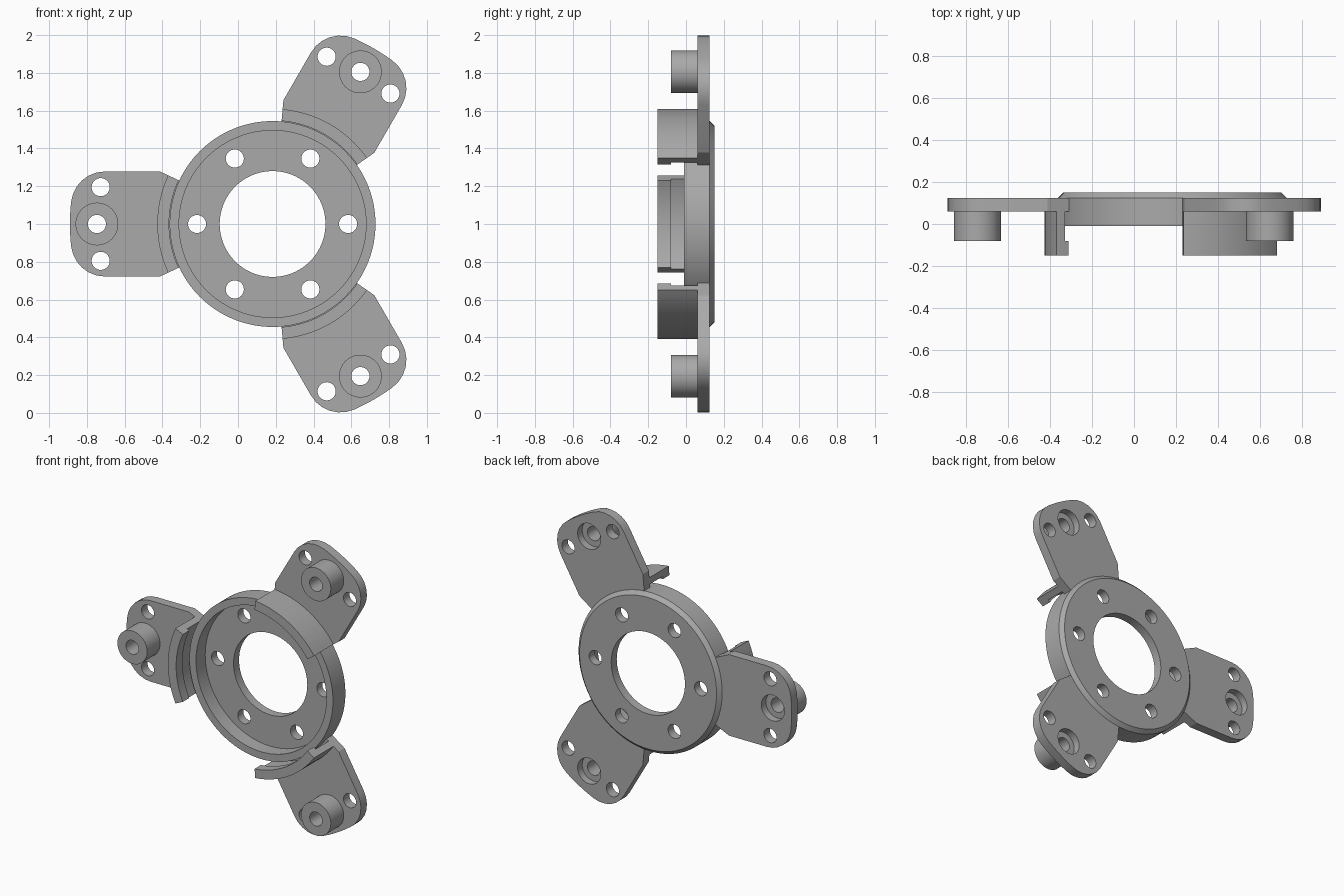
import bpy, bmesh
from math import sin, cos, radians, sqrt, pi, atan2
from mathutils import Matrix

cube = bpy.data.objects.get("Cube")
if cube:
    bpy.data.objects.remove(cube, do_unlink=True)

grey = bpy.data.materials.new("machined_grey")
grey.use_nodes = True
colour = (0.4, 0.4, 0.4, 1)
grey.diffuse_color = colour
grey.node_tree.nodes["Principled BSDF"].inputs["Base Color"].default_value = colour

# Local frame: x radial, y sideways, z towards the front; origin at ring centre
FRAME = Matrix.Translation((0.183, 0, 1)) @ Matrix.Rotation(pi / 2, 4, 'X')


def finish(bm, name, matrix):
    bmesh.ops.recalc_face_normals(bm, faces=bm.faces)
    mesh = bpy.data.meshes.new(name)
    bm.to_mesh(mesh)
    bm.free()
    mesh.materials.append(grey)
    obj = bpy.data.objects.new(name, mesh)
    bpy.context.collection.objects.link(obj)
    obj.matrix_world = matrix
    return obj


def lathe(name, profile, matrix, start=0, end=360, steps=96):
    """Turn a closed (radius, height) profile about z; cap it when partial."""
    bm = bmesh.new()
    full = end - start == 360
    rings = []
    for i in range(steps if full else steps + 1):
        a = radians(start + (end - start) * i / steps)
        rings.append([bm.verts.new((r * cos(a), r * sin(a), h)) for r, h in profile])
    pairs = list(zip(rings, rings[1:])) + ([(rings[-1], rings[0])] if full else [])
    n = len(profile)
    for p, q in pairs:
        for j in range(n):
            k = (j + 1) % n
            bm.faces.new((p[j], p[k], q[k], q[j]))
    if not full:
        bm.faces.new(rings[0])
        bm.faces.new(rings[-1])
    return finish(bm, name, matrix)


def slab(name, outline, low, high, matrix):
    """Extrude a flat outline between two heights."""
    bm = bmesh.new()
    face = bm.faces.new([bm.verts.new((x, y, low)) for x, y in outline])
    grown = bmesh.ops.extrude_face_region(bm, geom=[face])["geom"]
    top = [v for v in grown if isinstance(v, bmesh.types.BMVert)]
    bmesh.ops.translate(bm, verts=top, vec=(0, 0, high - low))
    return finish(bm, name, matrix)


def drill(obj, holes):
    """Cut round through holes given as (x, y, radius)."""
    bm = bmesh.new()
    for x, y, r in holes:
        bmesh.ops.create_cone(bm, cap_ends=True, segments=32, radius1=r, radius2=r,
                              depth=1, matrix=Matrix.Translation((x, y, 0)))
    cutter = finish(bm, "hole_cutter", obj.matrix_world.copy())
    cutter.hide_render = True
    mod = obj.modifiers.new("holes", 'BOOLEAN')
    mod.operation = 'DIFFERENCE'
    mod.solver = 'EXACT'
    mod.object = cutter
    bpy.context.view_layer.objects.active = obj
    bpy.ops.object.modifier_apply(modifier=mod.name)
    bpy.data.objects.remove(cutter, do_unlink=True)


def arc(radius, a, b, steps, cx=0, cy=0):
    angles = [a + (b - a) * i / steps for i in range(steps + 1)]
    return [(cx + radius * cos(t), cy + radius * sin(t)) for t in angles]


# Shallow cup ring with a chamfered back and six bolt holes
ring = lathe("hub_ring", [(0.28, -0.09), (0.495, -0.09), (0.495, 0.01), (0.545, 0.01),
                          (0.545, -0.125), (0.52, -0.15), (0.28, -0.15)], FRAME)
BOLT = 0.048
drill(ring, [(0.4 * cos(k * pi / 3), 0.4 * sin(k * pi / 3), BOLT) for k in range(6)])
parts = [ring]

# Arm outline: root arc, straight sides, filleted corners and a bowed tip
HALF, FILLET, TIP, SPREAD = 0.278, 0.18, 1.073, radians(25)
fy = HALF - FILLET
fx = sqrt((TIP - FILLET) ** 2 - fy ** 2)
tilt = atan2(fy, fx)
upper = arc(TIP, 0, tilt, 3)[:-1] + arc(FILLET, tilt, pi / 2, 6, fx, fy)
upper += [(HALF / sin(SPREAD) * cos(SPREAD), HALF)]
root = arc(0.53, SPREAD, -SPREAD, 16)
outline = upper + root + [(x, -y) for x, y in reversed(upper[1:])]

BOSS = 0.93
for name, angle in (("upper", 60), ("right", 180), ("lower", 300)):
    place = FRAME @ Matrix.Rotation(radians(angle), 4, 'Z')
    plate = slab(name + "_arm_plate", outline, -0.125, -0.06, place)
    drill(plate, [(BOSS, 0, 0.088), (0.91, 0.195, BOLT), (0.91, -0.195, BOLT)])

    # Bored boss, whose top forms the floor of the recess in the back
    boss = lathe(name + "_arm_boss",
                 [(BOLT, 0.08), (0.113, 0.08), (0.113, -0.06), (0.088, -0.06),
                  (0.088, -0.075), (BOLT, -0.075)],
                 place @ Matrix.Translation((BOSS, 0, 0)), steps=48)

    # Curved retaining wall with an inward lip
    clip = lathe(name + "_arm_clip",
                 [(0.61, -0.06), (0.61, 0.15), (0.548, 0.15), (0.548, 0.08),
                  (0.566, 0.08), (0.566, -0.06)], place, -25, 25, 20)
    parts += [plate, boss, clip]

bpy.ops.object.select_all(action='DESELECT')
for obj in parts:
    obj.select_set(True)
bpy.context.view_layer.objects.active = ring
bpy.ops.object.shade_smooth_by_angle(angle=radians(20))
